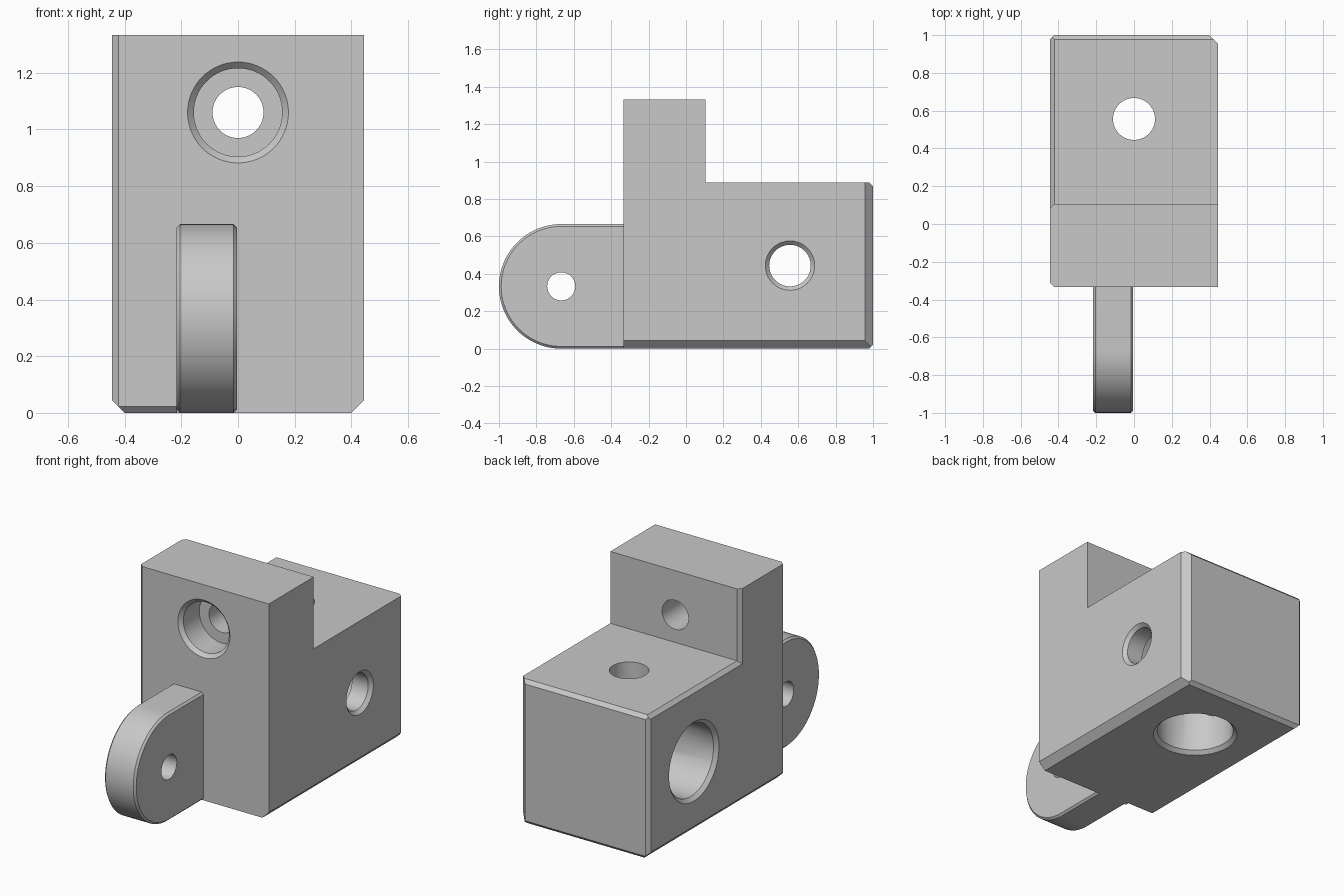
import bpy, bmesh, math
from mathutils import Vector, Matrix

if "Cube" in bpy.data.objects:
    bpy.data.objects.remove(bpy.data.objects["Cube"], do_unlink=True)

HALF, FRONT, BACK, STEP = 0.444, -0.333, 1.0, 0.105   # body extents
LOW, HIGH = 0.889, 1.333                              # base and upright heights
BIG, SMALL = 0.044, 0.022                             # chamfer sizes
LUG_L, LUG_R, LUG_RAD = -0.217, -0.004, 0.333
BORE_Y, BORE_Z = 0.556, 0.444

grey = bpy.data.materials.new("plain_grey")
grey.use_nodes = True
colour = (0.58, 0.58, 0.58, 1)
grey.diffuse_color = colour
grey.node_tree.nodes["Principled BSDF"].inputs["Base Color"].default_value = colour


def prism(points, x0, x1):
    """Extrude a (y, z) profile along x."""
    bm = bmesh.new()
    face = bm.faces.new([bm.verts.new((x0, y, z)) for y, z in points])
    moved = bmesh.ops.extrude_face_region(bm, geom=[face])["geom"]
    bmesh.ops.translate(bm, vec=(x1 - x0, 0, 0),
                        verts=[g for g in moved if isinstance(g, bmesh.types.BMVert)])
    bmesh.ops.recalc_face_normals(bm, faces=bm.faces)
    return bm


def finish(bm, name):
    bmesh.ops.recalc_face_normals(bm, faces=bm.faces)
    mesh = bpy.data.meshes.new(name)
    bm.to_mesh(mesh)
    bm.free()
    obj = bpy.data.objects.new(name, mesh)
    bpy.context.collection.objects.link(obj)
    mesh.materials.append(grey)
    return obj


def chamfer(bm, edges, size):
    bmesh.ops.bevel(bm, geom=edges, offset=size, offset_type='OFFSET',
                    segments=1, profile=0.5, affect='EDGES')


def slice_off(bm, point, normal):
    """Cut away everything beyond a plane and cap the opening."""
    cut = bmesh.ops.bisect_plane(bm, geom=bm.verts[:] + bm.edges[:] + bm.faces[:],
                                 plane_co=point, plane_no=normal, clear_outer=True)
    bmesh.ops.holes_fill(bm, edges=[e for e in bm.edges if e.is_boundary], sides=0)


def lathe(name, rings, origin, axis, sides=64):
    """Solid of revolution from (radius, depth) rings along an axis."""
    bm = bmesh.new()
    loops = []
    for r, d in rings:
        loops.append([bm.verts.new((r * math.cos(math.tau * i / sides),
                                    r * math.sin(math.tau * i / sides), d))
                      for i in range(sides)])
    for a, b in zip(loops, loops[1:]):
        for i in range(sides):
            j = (i + 1) % sides
            bm.faces.new((a[i], a[j], b[j], b[i]))
    bm.faces.new(loops[0])
    bm.faces.new(loops[-1])
    turn = Vector((0, 0, 1)).rotation_difference(Vector(axis)).to_matrix().to_4x4()
    bm.transform(Matrix.Translation(origin) @ turn)
    return finish(bm, name)


def subtract(target, cutter):
    cutter.hide_render = True
    mod = target.modifiers.new("cut", 'BOOLEAN')
    mod.operation, mod.solver, mod.object = 'DIFFERENCE', 'EXACT', cutter
    bpy.context.view_layer.objects.active = target
    bpy.ops.object.modifier_apply(modifier=mod.name)
    bpy.data.objects.remove(cutter, do_unlink=True)


def smooth(obj):
    bpy.ops.object.select_all(action='DESELECT')
    obj.select_set(True)
    bpy.context.view_layer.objects.active = obj
    bpy.ops.object.shade_smooth_by_angle(angle=math.radians(30))


def mouth(r):
    """Chamfered opening of a hole."""
    return [(r + 2 * SMALL, -SMALL), (r, SMALL)]


# L-shaped body
bm = prism([(FRONT, 0), (BACK, 0), (BACK, LOW), (STEP, LOW), (STEP, HIGH), (FRONT, HIGH)],
           -HALF, HALF)
# Small chamfer along the base's upper edge and up the back of the upright
step_edges = []
for e in bm.edges:
    a, b = (v.co for v in e.verts)
    mid = (a + b) / 2
    along_top = abs(a.z - LOW) < 0.01 and abs(b.z - LOW) < 0.01
    up_back = abs(a.y - STEP) < 0.01 and abs(b.y - STEP) < 0.01
    if mid.x < -HALF + 0.01 and (along_top or up_back):
        step_edges.append(e)
chamfer(bm, step_edges, SMALL)
# Chamfers along the outer edges
for point, normal in [
        ((HALF, 0, BIG), (1, 0, -1)), ((-HALF, 0, BIG), (-1, 0, -1)),
        ((HALF, BACK - BIG, 0), (1, 1, 0)), ((-HALF, BACK - SMALL, 0), (-1, 1, 0)),
        ((-HALF, FRONT + SMALL, 0), (-1, -1, 0)),
        ((0, BACK, SMALL), (0, 1, -1)), ((0, BACK, LOW - SMALL), (0, 1, 1))]:
    slice_off(bm, point, normal)
body = finish(bm, "bracket_body")

# Front lower chamfer, only beside the lug
wedge = prism([(FRONT - SMALL, -SMALL), (FRONT + 2 * SMALL, -SMALL),
               (FRONT - SMALL, 2 * SMALL)], -1, LUG_L)
subtract(body, finish(wedge, "wedge_cutter"))

# Counterbored holes: upright, sideways and vertical
subtract(body, lathe("upright_cutter", mouth(0.156) + [(0.156, 0.178), (0.09, 0.178), (0.09, 1)],
                     (0, FRONT, 1.06), (0, 1, 0)))
deep = LOW - 0.133
bore = mouth(0.222) + [(0.222, deep), (0.111, deep)]
subtract(body, lathe("side_cutter", bore + [(0.111, LOW - SMALL), (0.111 + 2 * SMALL, LOW + SMALL)],
                     (-HALF, BORE_Y, BORE_Z), (1, 0, 0)))
subtract(body, lathe("vertical_cutter", bore + [(0.111, LOW + 0.1)],
                     (0, BORE_Y, 0), (0, 0, 1)))
smooth(body)

# Rounded lug with chamfered rim
arc = [(-0.667 - LUG_RAD * math.sin(math.pi * i / 48),
        LUG_RAD + LUG_RAD * math.cos(math.pi * i / 48)) for i in range(49)]
bm = prism([(FRONT, 2 * LUG_RAD)] + arc + [(FRONT, 0)], LUG_L, LUG_R)
rim = [e for e in bm.edges
       if abs(e.verts[0].co.x - e.verts[1].co.x) < 0.001
       and min(v.co.y for v in e.verts) < FRONT - 0.01]
chamfer(bm, rim, 0.012)
lug = finish(bm, "front_lug")
subtract(lug, lathe("lug_cutter", [(0.075, 0), (0.075, 1)], (-0.6, -0.667, LUG_RAD), (1, 0, 0)))
smooth(lug)
